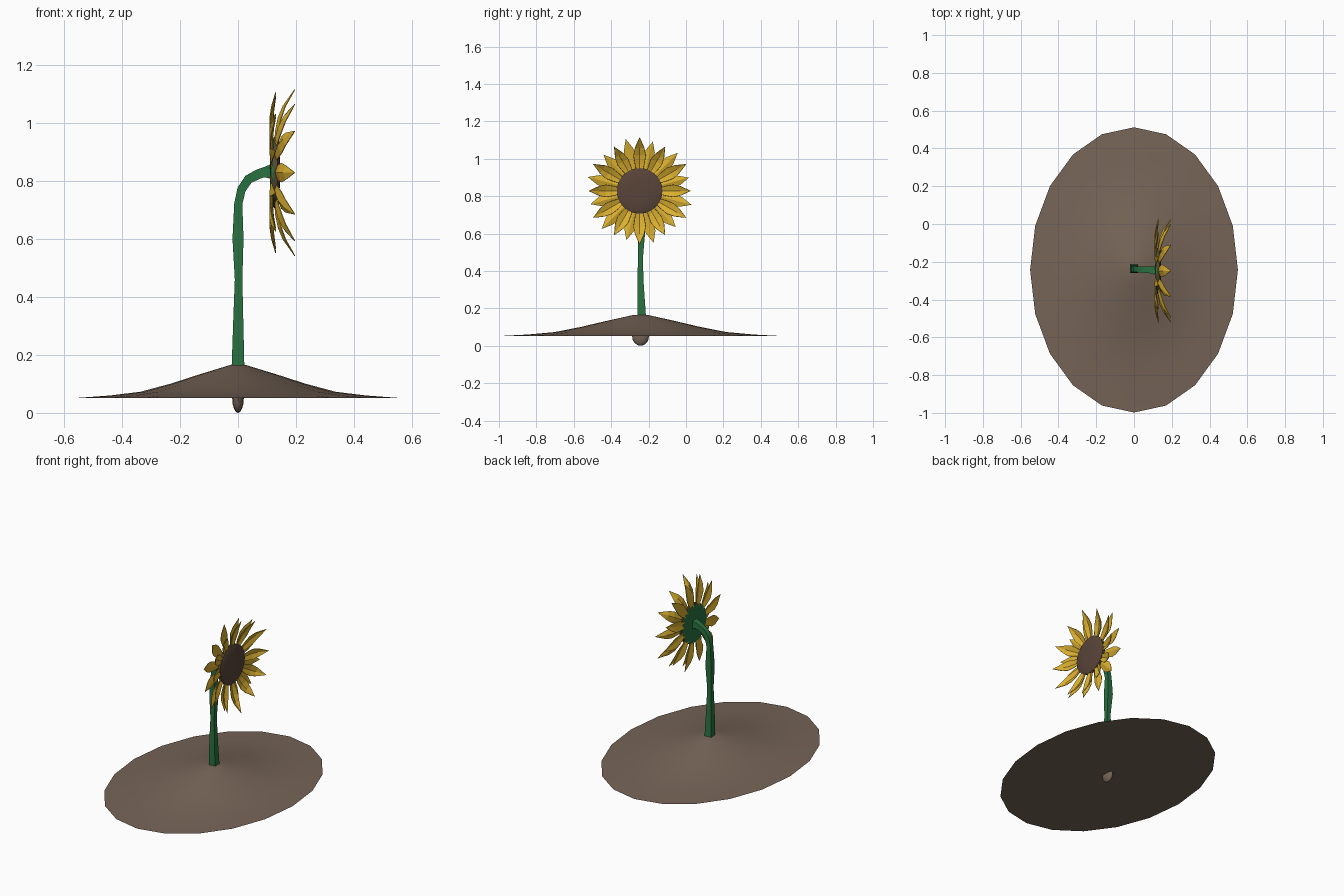
import bpy, bmesh, math
from mathutils import Vector, Matrix

cube = bpy.data.objects.get("Cube")
if cube:
    bpy.data.objects.remove(cube, do_unlink=True)

CY = -0.243                         # plant axis in y
HEAD = Vector((0, -0.248, 0.828))   # flower head centre


def material(name, r, g, b):
    m = bpy.data.materials.new(name)
    m.use_nodes = True
    m.diffuse_color = (r, g, b, 1)
    m.node_tree.nodes["Principled BSDF"].inputs["Base Color"].default_value = (r, g, b, 1)
    return m


soil = material("soil brown", 0.18, 0.128, 0.095)
seed = material("seed brown", 0.10, 0.058, 0.040)
green = material("stem green", 0.022, 0.165, 0.052)
yellow = material("petal yellow", 0.70, 0.43, 0.03)


def finish(name, bm, mat, smooth=None):
    bmesh.ops.recalc_face_normals(bm, faces=bm.faces)
    mesh = bpy.data.meshes.new(name)
    bm.to_mesh(mesh)
    bm.free()
    obj = bpy.data.objects.new(name, mesh)
    bpy.context.collection.objects.link(obj)
    mesh.materials.append(mat)
    if smooth:
        bpy.ops.object.select_all(action='DESELECT')
        obj.select_set(True)
        bpy.context.view_layer.objects.active = obj
        bpy.ops.object.shade_smooth_by_angle(angle=math.radians(smooth))
    return obj


def loft(bm, rings):
    """Skin a list of equal point rings and cap both ends."""
    rows = [[bm.verts.new(p) for p in ring] for ring in rings]
    n = len(rows[0])
    for a, b in zip(rows, rows[1:]):
        for i in range(n):
            j = (i + 1) % n
            bm.faces.new((a[i], a[j], b[j], b[i]))
    bm.faces.new(rows[0])
    bm.faces.new(rows[-1])


def oval(cx, cy, z, rx, ry, n):
    return [(cx + rx * math.sin(math.tau * i / n), cy + ry * math.cos(math.tau * i / n), z)
            for i in range(n)]


# Concave oval mound with a flat underside
bm = bmesh.new()
profile = [(1, 0.052), (0.8, 0.06), (0.61, 0.073), (0.42, 0.101),
           (0.24, 0.133), (0.12, 0.153), (0.05, 0.165)]
loft(bm, [oval(0, CY, z, 0.55 * s, 0.755 * s, 20) for s, z in profile])
finish("soil_mound", bm, soil, 30)

# Small root bulb under the mound
bm = bmesh.new()
bmesh.ops.create_uvsphere(bm, u_segments=12, v_segments=8, radius=1,
                          matrix=Matrix.Translation((0, CY, 0.05)) @ Matrix.Diagonal((0.02, 0.045, 0.05, 1)))
finish("root_bulb", bm, soil, 60)

# Square stem: x, y, z, half width, lean of the section in degrees
path = [(0, -0.236, 0.155, 0.022, 0), (0.001, -0.243, 0.33, 0.017, 0),
        (0.002, -0.244, 0.46, 0.013, 0), (0, -0.238, 0.6, 0.019, 0),
        (0.001, -0.238, 0.72, 0.014, 5), (0.012, -0.239, 0.77, 0.015, 25),
        (0.036, -0.24, 0.805, 0.016, 50), (0.07, -0.242, 0.823, 0.017, 75),
        (0.092, -0.244, 0.83, 0.018, 90), (0.115, -0.246, 0.832, 0.026, 90)]
bm = bmesh.new()
rings = []
for x, y, z, w, lean in path:
    turn = Matrix.Rotation(math.radians(lean), 3, 'Y')
    rings.append([Vector((x, y, z)) + turn @ Vector((sx * w, sy * w, 0))
                  for sx, sy in ((1, 1), (-1, 1), (-1, -1), (1, -1))])
loft(bm, rings)
finish("stem", bm, green, 30)


# Round discs of the head, facing +x
def head_disc(name, mat, layers):
    bm = bmesh.new()
    rings = []
    for x, r in layers:
        rings.append([HEAD + Vector((x, r * math.cos(math.tau * i / 24), r * math.sin(math.tau * i / 24)))
                      for i in range(24)])
    loft(bm, rings)
    finish(name, bm, mat, 30)


head_disc("green_back", green, [(0.110, 0.10), (0.114, 0.118), (0.122, 0.118)])
head_disc("seed_disc", seed, [(0.122, 0.122), (0.136, 0.122), (0.142, 0.108), (0.144, 0.05)])


# Pointed, creased petals in two rings
def petal_ring(name, count, offset, x0, curl, cup):
    bm = bmesh.new()
    # radius, half width, share of the forward curl
    shape = [(0.10, 0.014, 0), (0.145, 0.026, 0.05), (0.19, 0.033, 0.18),
             (0.23, 0.025, 0.42), (0.262, 0.011, 0.75)]
    for k in range(count):
        turn = Matrix.Rotation(math.tau * k / count + offset, 3, 'X')
        long = 1 if k % 2 == 0 else 0.95

        def vert(r, side, x):
            return bm.verts.new(HEAD + turn @ Vector((x, side, r * long)))

        rows = [[vert(r, s * w, x0 + curl * c + cup * w * abs(s)) for s in (-1, 0, 1)]
                for r, w, c in shape]
        tip = vert(0.287, 0, x0 + curl)
        for a, b in zip(rows, rows[1:]):
            for i in (0, 1):
                bm.faces.new((a[i], a[i + 1], b[i + 1], b[i]))
        for i in (0, 1):
            bm.faces.new((rows[-1][i], rows[-1][i + 1], tip))
    obj = finish(name, bm, yellow)
    solid = obj.modifiers.new("thickness", 'SOLIDIFY')
    solid.thickness = 0.003
    solid.offset = 0


petal_ring("front_petals", 12, 0, 0.126, 0.07, 0.35)
petal_ring("back_petals", 12, math.tau / 24, 0.118, 0.012, -0.3)
